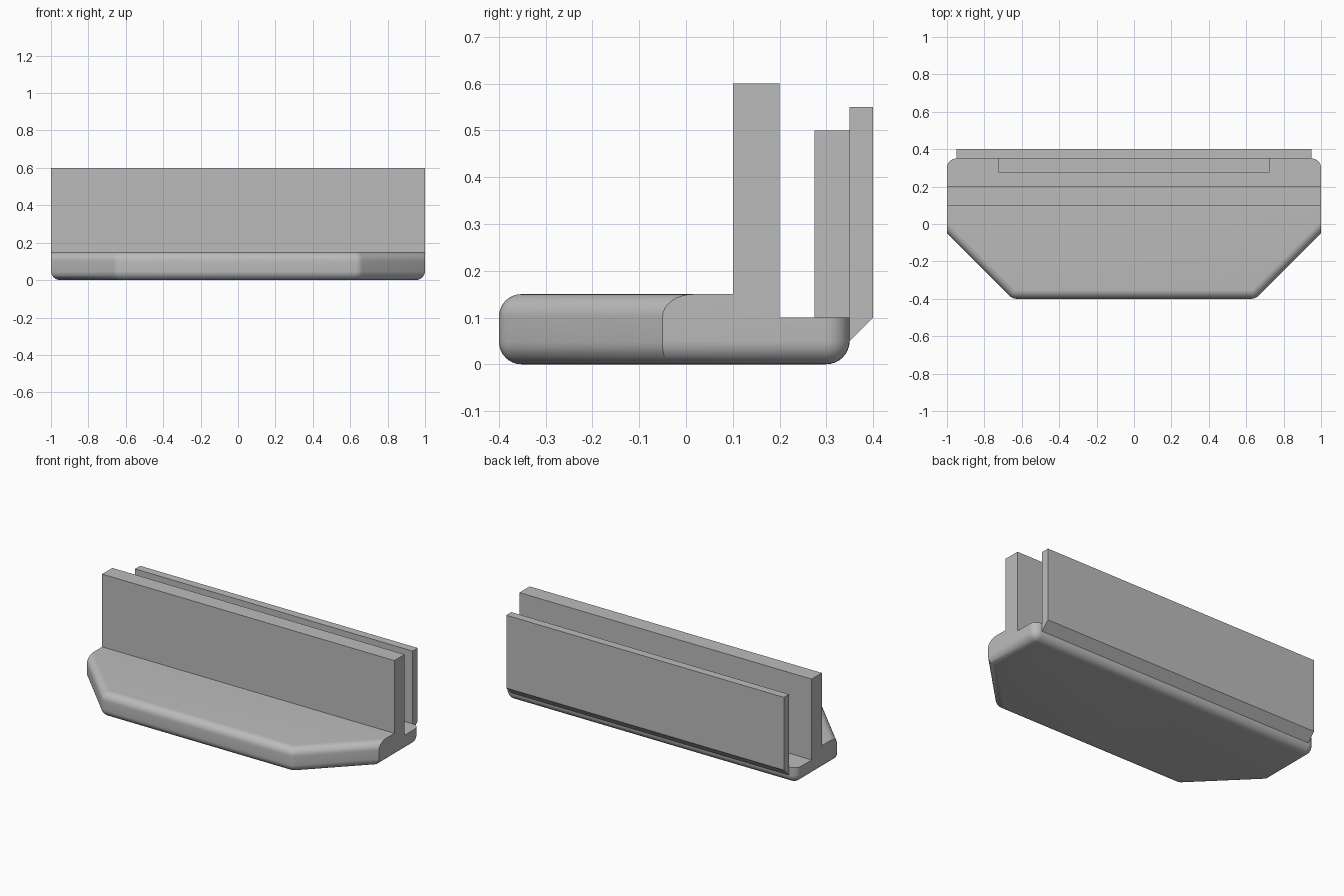
import bpy
import bmesh

old = bpy.data.objects.get("Cube")
if old:
    bpy.data.objects.remove(old, do_unlink=True)

GREY = (0.5, 0.5, 0.5, 1)
grey = bpy.data.materials.new("plain grey")
grey.use_nodes = True
grey.diffuse_color = GREY
grey.node_tree.nodes["Principled BSDF"].inputs["Base Color"].default_value = GREY

HALF = 1.0       # half length of the body
FILLET = 0.05    # rounding radius
BASE_TOP = 0.15
STEP_TOP = 0.1


def finish(bm, name):
    bmesh.ops.recalc_face_normals(bm, faces=bm.faces)
    mesh = bpy.data.meshes.new(name)
    bm.to_mesh(mesh)
    bm.free()
    mesh.materials.append(grey)
    obj = bpy.data.objects.new(name, mesh)
    bpy.context.collection.objects.link(obj)
    return obj


def prism(points, direction):
    """Extrude a flat polygon along a direction."""
    bm = bmesh.new()
    face = bm.faces.new([bm.verts.new(p) for p in points])
    new = bmesh.ops.extrude_face_region(bm, geom=[face])["geom"]
    verts = [v for v in new if isinstance(v, bmesh.types.BMVert)]
    bmesh.ops.translate(bm, verts=verts, vec=direction)
    bmesh.ops.recalc_face_normals(bm, faces=bm.faces)
    return bm


def box(x, y0, y1, z0, z1):
    corners = [(-x, y0, z0), (x, y0, z0), (x, y1, z0), (-x, y1, z0)]
    return prism(corners, (0, 0, z1 - z0))


def upright(edge):
    a, b = edge.verts
    return abs(a.co.z - b.co.z) > 0.01


def mid_y(edge):
    return (edge.verts[0].co.y + edge.verts[1].co.y) / 2


def round_edges(bm, rule, width, segments):
    bmesh.ops.bevel(bm, geom=[e for e in bm.edges if rule(e)], offset=width,
                    segments=segments, profile=0.5, affect='EDGES',
                    clamp_overlap=False)


def combine(target, tool, operation):
    """Apply a boolean and remove its tool."""
    mod = target.modifiers.new("combine", 'BOOLEAN')
    mod.operation = operation
    mod.solver = 'EXACT'
    mod.object = tool
    bpy.context.view_layer.objects.active = target
    bpy.ops.object.modifier_apply(modifier=mod.name)
    bpy.data.objects.remove(tool, do_unlink=True)


# Base: rounded wedge-shaped nose, trimmed by a slab with rounded underside
outline = [(-0.65, -0.4, 0), (0.65, -0.4, 0), (1.65, 0.6, 0), (-1.65, 0.6, 0)]
nose = prism(outline, (0, 0, BASE_TOP))
round_edges(nose, lambda e: upright(e) and mid_y(e) < 0, 0.0207, 3)
round_edges(nose, lambda e: not upright(e) and mid_y(e) < 0.5, 0.048, 8)
base = finish(nose, "base")

slab = box(HALF, -0.6, 0.35, 0, 0.3)
round_edges(slab, lambda e: mid_y(e) > -0.5 and (
    upright(e) or e.verts[0].co.z < 0.01), FILLET, 8)
combine(base, finish(slab, "trim_slab"), 'INTERSECT')

# Lowered ledge behind the wall
combine(base, finish(box(1.2, 0.2, 0.7, STEP_TOP, 0.4), "ledge_cutter"), 'DIFFERENCE')

bpy.ops.object.select_all(action='DESELECT')
base.select_set(True)
bpy.context.view_layer.objects.active = base
bpy.ops.object.shade_smooth_by_angle(angle=0.5)

# Tall wall, spacer block and rear plate
finish(box(HALF, 0.1, 0.2, BASE_TOP, 0.6), "tall_wall")
finish(box(0.725, 0.275, 0.35, STEP_TOP, 0.5), "spacer_block")
PLATE = 0.95
profile = [(0.35, 0.05), (0.4, 0.1), (0.4, 0.55), (0.35, 0.55)]
finish(prism([(-PLATE, y, z) for y, z in profile], (2 * PLATE, 0, 0)), "rear_plate")
